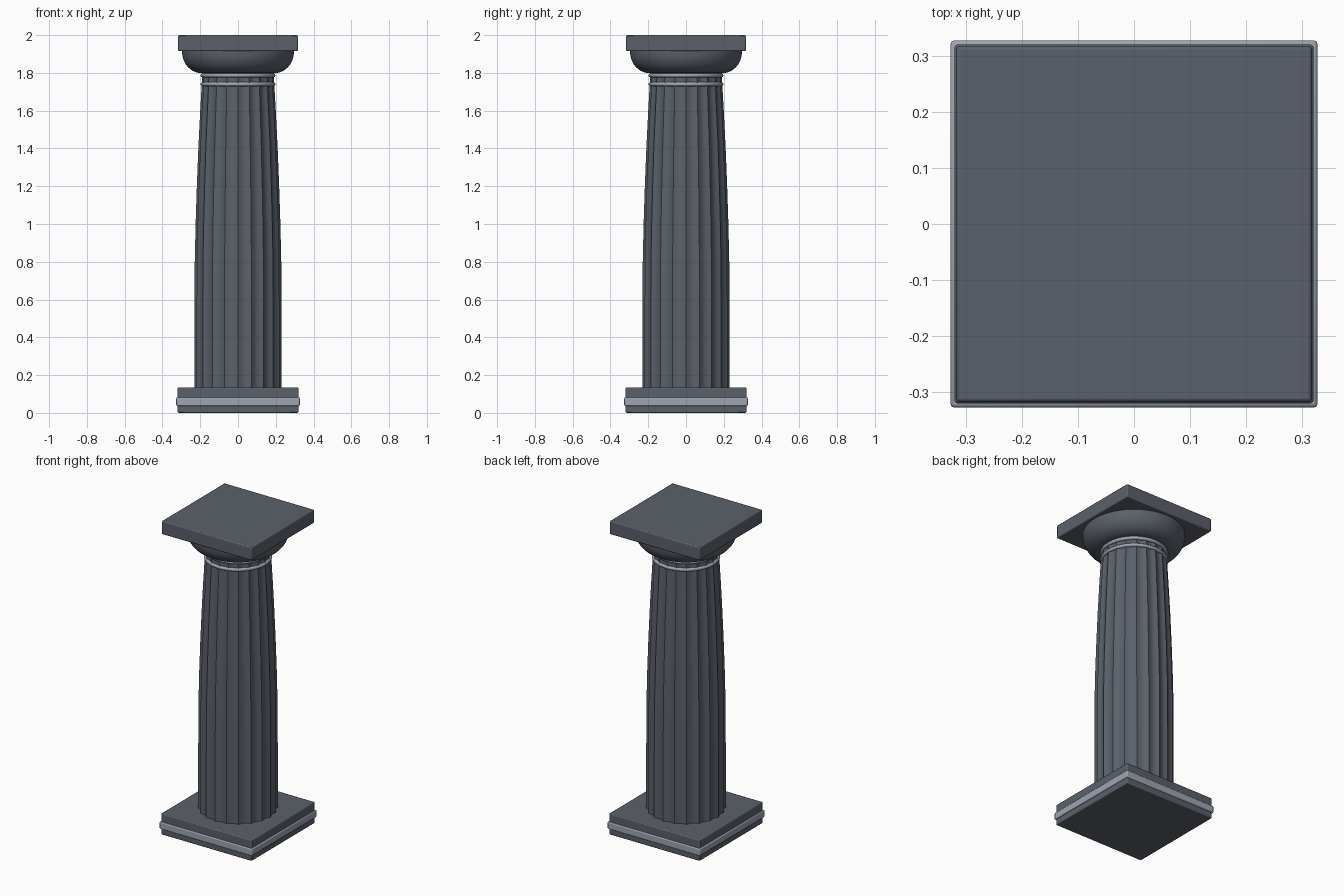
import bpy, bmesh, math

if "Cube" in bpy.data.objects:
    bpy.data.objects.remove(bpy.data.objects["Cube"])


def make_material(name, color):
    m = bpy.data.materials.new(name)
    m.diffuse_color = (*color, 1)
    m.use_nodes = True
    m.node_tree.nodes["Principled BSDF"].inputs["Base Color"].default_value = m.diffuse_color
    return m


STONE = make_material("dark_stone", (0.105, 0.12, 0.145))
TRIM = make_material("light_trim", (0.34, 0.38, 0.44))


def finish(obj, mat, angle=30):
    obj.data.materials.append(mat)
    bpy.ops.object.select_all(action='DESELECT')
    obj.select_set(True)
    bpy.context.view_layer.objects.active = obj
    bpy.ops.object.shade_smooth_by_angle(angle=math.radians(angle))


def slab(name, half, z0, z1, mat, bevel=0.006):
    bpy.ops.mesh.primitive_cube_add(size=1, location=(0, 0, (z0 + z1) / 2))
    o = bpy.context.object
    o.name = name
    o.scale = (2 * half, 2 * half, z1 - z0)
    bpy.ops.object.transform_apply(location=False, rotation=False, scale=True)
    b = o.modifiers.new("soft_edges", 'BEVEL')
    b.width, b.segments = bevel, 2
    finish(o, mat)


def loft(name, rings, mat, angle=30):
    """Skin a stack of closed rings and cap both ends."""
    bm = bmesh.new()
    loops = [[bm.verts.new(p) for p in ring] for ring in rings]
    n = len(loops[0])
    for a, b in zip(loops, loops[1:]):
        for i in range(n):
            j = (i + 1) % n
            bm.faces.new((a[i], a[j], b[j], b[i]))
    bm.faces.new(loops[0][::-1])
    bm.faces.new(loops[-1])
    me = bpy.data.meshes.new(name)
    bm.to_mesh(me)
    bm.free()
    o = bpy.data.objects.new(name, me)
    bpy.context.collection.objects.link(o)
    finish(o, mat, angle)


def circle(r, z, n=64):
    return [(r * math.cos(2 * math.pi * i / n), r * math.sin(2 * math.pi * i / n), z)
            for i in range(n)]


def fluted(r, z, flutes=20, seg=6, depth=0.055):
    ring = []
    for i in range(flutes * seg):
        t = (i % seg) / seg
        rr = r * (1 - depth * math.sin(math.pi * t))
        a = 2 * math.pi * i / (flutes * seg)
        ring.append((rr * math.cos(a), rr * math.sin(a), z))
    return ring


# Square base with a raised light band
slab("base_plinth", 0.32, 0.0, 0.135, STONE)
slab("base_band", 0.327, 0.037, 0.082, TRIM)

# Fluted shaft with a gentle swelling towards the bottom
shaft = [(0.23, 0.13), (0.23, 0.5), (0.229, 0.8), (0.2245, 1.0), (0.218, 1.2),
         (0.21, 1.4), (0.2, 1.6), (0.192, 1.74), (0.19, 1.81)]
loft("fluted_shaft", [fluted(r, z) for r, z in shaft], STONE)

# Neck rings
for i, z in enumerate((1.74, 1.787)):
    bpy.ops.mesh.primitive_torus_add(location=(0, 0, z), major_radius=0.187, minor_radius=0.011,
                                     major_segments=64, minor_segments=12)
    bpy.context.object.name = f"neck_ring_{i + 1}"
    finish(bpy.context.object, TRIM, 60)

# Rounded cushion under the top slab
cushion = []
for k in range(11):
    a = math.pi / 2 * k / 10
    cushion.append(circle(0.19 + 0.106 * math.sin(a), 1.91 - 0.112 * math.cos(a)))
cushion.append(circle(0.296, 1.92))
loft("cushion", cushion, STONE)

# Square top slab
slab("top_slab", 0.317, 1.915, 2.0, STONE)
